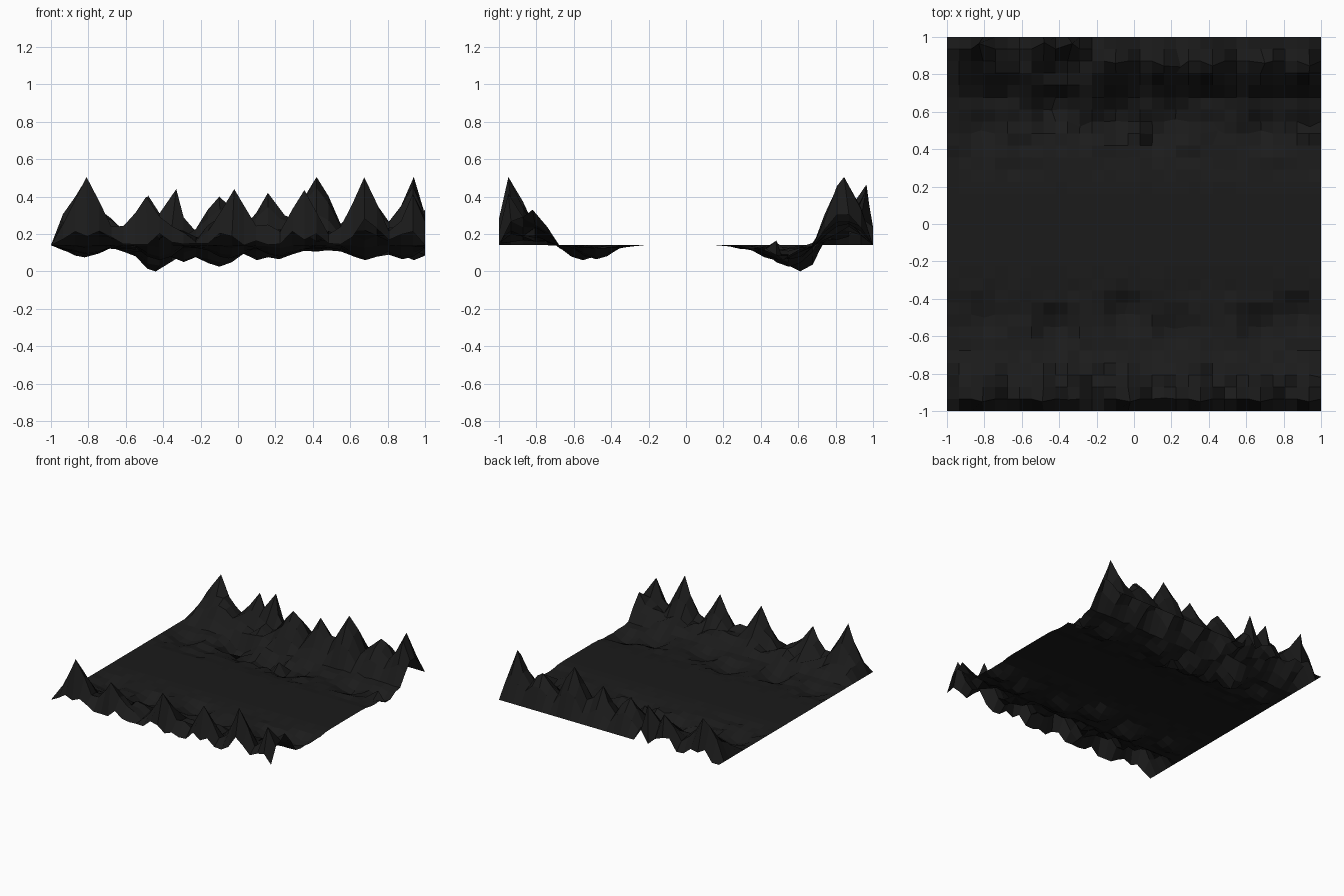
import bpy, bmesh, math, random

if "Cube" in bpy.data.objects:
    bpy.data.objects.remove(bpy.data.objects["Cube"])

random.seed(11)
N = 31            # cells per side
BASE = 0.14       # height of the flat valley floor

# Main summits: x, y, z, foot radius
PEAKS = [
    (-.81, -.95, .505, .20), (-.49, -.95, .40, .19), (-.35, -.94, .24, .14),
    (-.02, -.95, .44, .20), (.16, -.93, .25, .14), (.355, -.95, .435, .17),
    (.675, -.95, .503, .18), (.935, -.95, .415, .14), (1.0, -.82, .33, .16),
    (-.83, .965, .465, .22), (-.74, .87, .33, .20), (-.48, .97, .405, .20),
    (-.33, .965, .44, .10), (-.10, .86, .40, .19), (.16, .845, .42, .15),
    (.25, .84, .30, .16), (.42, .845, .505, .20), (.70, .86, .385, .22),
    (.94, .845, .505, .19)]

# Hollows: x, y, z, radius
PITS = [
    (-.82, .50, .075, .15), (-.44, .61, .0, .15), (-.29, .52, .05, .14),
    (-.10, .55, .025, .16), (.10, .48, .06, .15), (.22, .56, .065, .13),
    (.68, .50, .06, .14), (.94, .52, .06, .13), (.45, .50, .11, .15),
    (-.80, -.50, .09, .14), (-.42, -.55, .06, .14), (-.05, -.48, .07, .15),
    (.22, -.56, .08, .14), (.68, -.55, .06, .14), (.88, -.48, .065, .14)]


def bump(t, lo, hi):
    """Smooth hill over lo..hi, zero outside."""
    if not lo < t < hi:
        return 0.0
    return math.sin(math.pi * (t - lo) / (hi - lo))


def height(x, y):
    a = abs(y)
    # rough foothill band along the front and back borders
    hill = bump(a, .68, 1.02) * random.uniform(.02, .11)
    # shallow uneven trench inside each border
    if y > 0:
        trench = bump(y, .2, .72) * random.uniform(.005, .04)
    else:
        trench = bump(-y, .25, .70) * random.uniform(.0, .025)
    up, down = hill, trench
    for px, py, pz, r in PEAKS:
        d = math.hypot(x - px, y - py) / r
        if d < 1:
            up = max(up, (pz - BASE) * (1 - d) ** 1.3 + .5 * hill)
    if a < .7:
        up = 0.0
    for px, py, pz, r in PITS:
        d = math.hypot(x - px, y - py) / r
        if d < 1 and .22 < a < .7:
            down = max(down, (BASE - pz) * math.cos(d * math.pi / 2))
    z = BASE + up - (down if a < .7 else 0)
    # small knolls standing beside the rear trench
    if .45 < y < .68 and random.random() < .04:
        z = BASE + random.uniform(.01, .04)
    # outer borders
    if y > .999:
        z = BASE + (random.uniform(.0, .10) if -.9 < x < -.28 else 0)
    elif y < -.999:
        z = BASE + (z - BASE) * random.uniform(.0, .6)
    if x < -.999 or (x > .999 and a > .999):
        z = BASE
    elif x > .999 and y > .7:
        z = BASE + (z - BASE) * .7
    return max(0.0, z)


# Terrain sheet
bm = bmesh.new()
bmesh.ops.create_grid(bm, x_segments=N, y_segments=N, size=1)
for v in bm.verts:
    v.co.z = height(v.co.x, v.co.y)

# Pull the nearest inner vertex exactly onto each summit and each hollow
for px, py, pz, r in PEAKS + PITS:
    near = min((v for v in bm.verts if abs(v.co.y) < .999),
               key=lambda v: (v.co.x - px) ** 2 + (v.co.y - py) ** 2)
    if abs(near.co.x) < .999:
        near.co.x = px
    near.co.y, near.co.z = py, pz

me = bpy.data.meshes.new("terrain")
bm.to_mesh(me)
bm.free()
terrain = bpy.data.objects.new("terrain", me)
bpy.context.collection.objects.link(terrain)

# Dark rock
mat = bpy.data.materials.new("dark_rock")
mat.diffuse_color = (.011, .011, .011, 1)
mat.use_nodes = True
mat.node_tree.nodes["Principled BSDF"].inputs["Base Color"].default_value = mat.diffuse_color
me.materials.append(mat)
